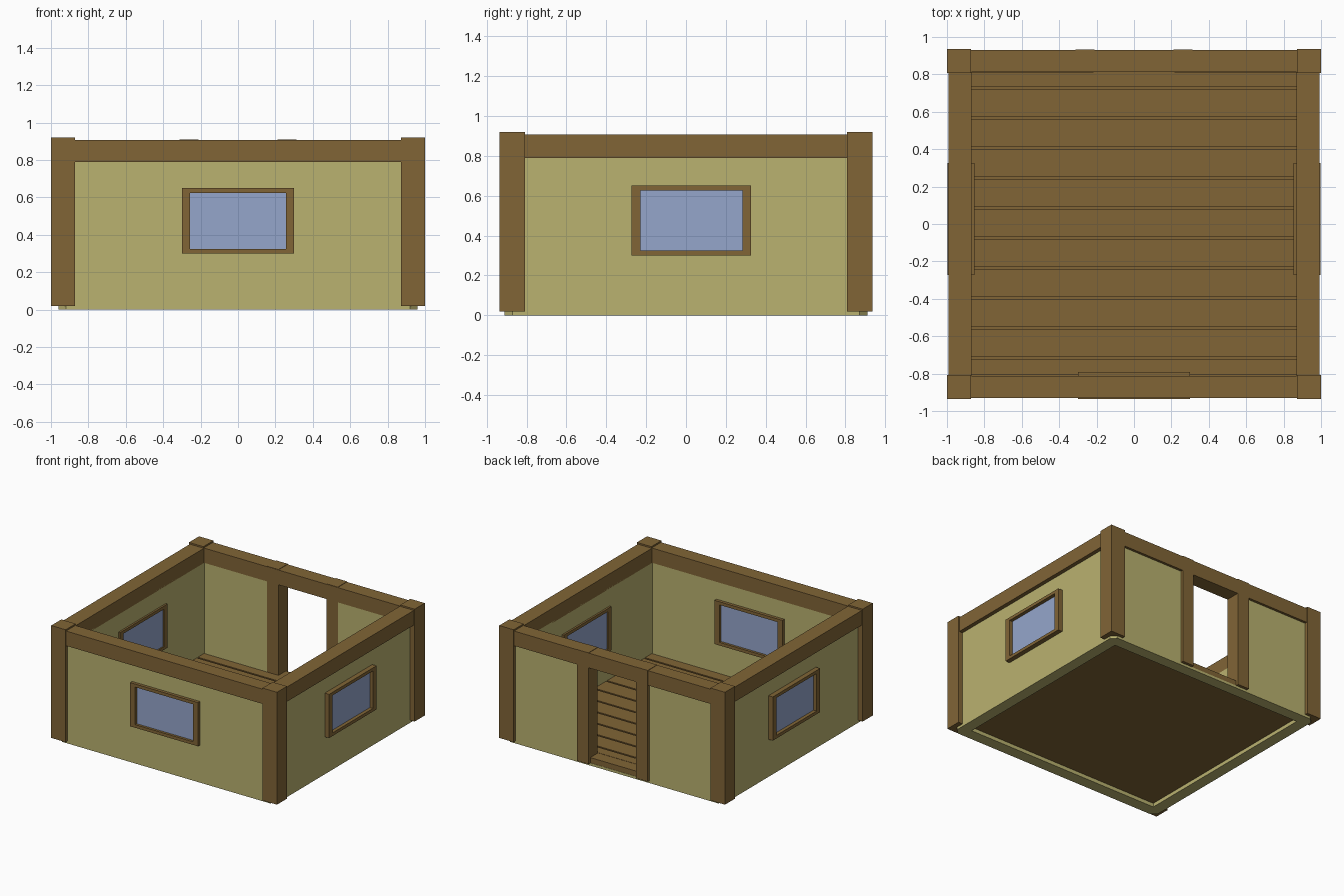
import bpy, bmesh

if "Cube" in bpy.data.objects:
    bpy.data.objects.remove(bpy.data.objects["Cube"])


def material(name, rgb):
    m = bpy.data.materials.new(name)
    m.diffuse_color = (*rgb, 1)
    m.use_nodes = True
    m.node_tree.nodes["Principled BSDF"].inputs["Base Color"].default_value = m.diffuse_color
    return m


WOOD = material("wood", (0.22, 0.13, 0.037))
PLASTER = material("plaster", (0.49, 0.445, 0.16))
GLASS = material("glass", (0.30, 0.38, 0.60))


def finish(name, bm, mat):
    bmesh.ops.recalc_face_normals(bm, faces=bm.faces)
    me = bpy.data.meshes.new(name)
    bm.to_mesh(me)
    bm.free()
    me.materials.append(mat)
    ob = bpy.data.objects.new(name, me)
    bpy.context.collection.objects.link(ob)
    return ob


def box(name, x, y, z, mat=WOOD):
    """Box from (min, max) pairs."""
    bm = bmesh.new()
    bmesh.ops.create_cube(bm, size=1)
    for v in bm.verts:
        v.co = [r[0] if c < 0 else r[1] for c, r in zip(v.co, (x, y, z))]
    return finish(name, bm, mat)


def mirrored(s, a, b):
    return (a, b) if s > 0 else (-b, -a)


def cut(ob, cutter):
    mod = ob.modifiers.new("cut", 'BOOLEAN')
    mod.operation = 'DIFFERENCE'
    mod.solver = 'EXACT'
    mod.object = cutter
    cutter.hide_render = True
    cutter.hide_viewport = True
    cutter.display_type = 'WIRE'


# Wall ring with chamfered outer corners, hollow inside, with a door opening
X, Y, C = 0.96, 0.91, 0.04
outline = [(X, Y - C), (X - C, Y), (C - X, Y), (-X, Y - C),
           (-X, C - Y), (C - X, -Y), (X - C, -Y), (X, C - Y)]
bm = bmesh.new()
face = bm.faces.new([bm.verts.new((x, y, 0)) for x, y in outline])
ext = bmesh.ops.extrude_face_region(bm, geom=[face])
for v in ext["geom"]:
    if isinstance(v, bmesh.types.BMVert):
        v.co.z = 0.80
walls = finish("walls", bm, PLASTER)
cut(walls, box("room_cutter", (-0.868, 0.868), (-0.815, 0.818), (-1, 2)))
cut(walls, box("door_cutter", (-0.25, 0.25), (0.7, 1.1), (0.02, 2)))

# Corner posts
for sx in (-1, 1):
    for sy in (-1, 1):
        box("corner_post", mirrored(sx, 0.872, 1.0),
            mirrored(sy, 0.808, 0.935), (0.02, 0.92))

# Top beams
for s in (-1, 1):
    box("side_beam", mirrored(s, 0.868, 0.992), (-0.82, 0.82), (0.79, 0.908))
    box("cross_beam", (-0.88, 0.88), mirrored(s, 0.812, 0.93), (0.79, 0.908))

# Door posts and threshold
for s in (-1, 1):
    box("door_post", mirrored(s, 0.212, 0.314), (0.814, 0.933), (0.02, 0.911))
box("door_threshold", (-0.22, 0.22), (0.80, 0.908), (0.02, 0.063))

# Floor: base slab with raised planks
box("floor_base", (-0.868, 0.868), (-0.815, 0.818), (0.03, 0.045))
edges = [-0.815] + [-0.715 + 0.16 * i for i in range(10)] + [0.818]
for a, b in zip(edges, edges[1:]):
    box("floor_plank", (-0.868, 0.868), (a + 0.007, b - 0.007), (0.04, 0.065))


# Windows: frame of four bars around a pane; axis 'x' means it faces along x
def window(depth, pane, centre, axis):
    def part(name, u, z, d, mat=WOOD):
        u = (centre + u[0], centre + u[1])
        box(name, *((d, u) if axis == 'x' else (u, d)), z, mat)
    for s in (-1, 1):
        part("window_jamb", mirrored(s, 0.256, 0.3), (0.30, 0.65), depth)
    part("window_sill", (-0.256, 0.256), (0.30, 0.325), depth)
    part("window_head", (-0.256, 0.256), (0.625, 0.65), depth)
    part("window_pane", (-0.256, 0.256), (0.325, 0.625), pane, GLASS)


window((-0.935, -0.79), (-0.915, -0.81), 0.0, 'y')
for s in (-1, 1):
    window(mirrored(s, 0.853, 0.998), mirrored(s, 0.862, 0.97), 0.027, 'x')
